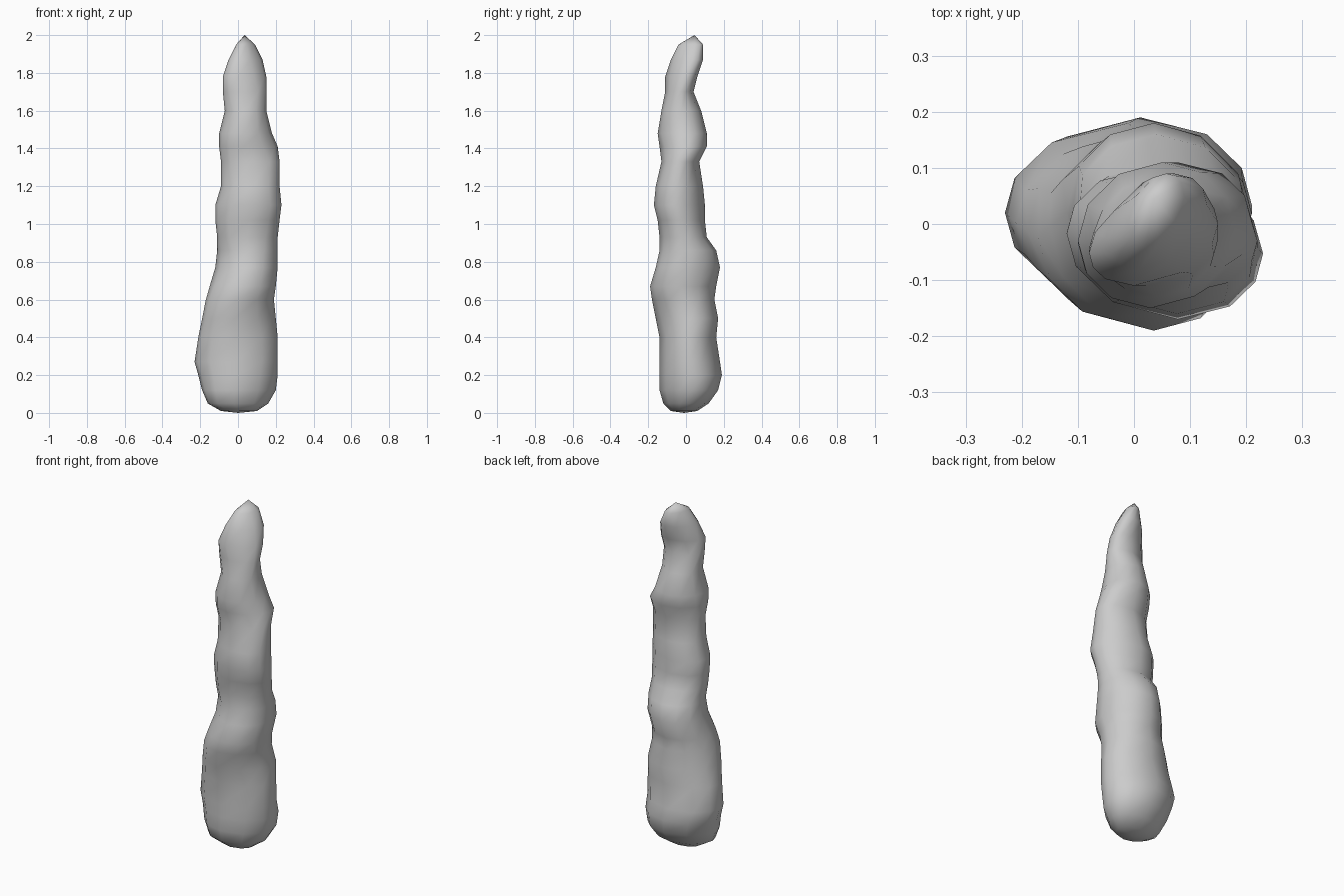
import bpy
import bmesh
from math import cos, sin, sqrt, tau

SIDES = 12

# Cross-sections from base to tip, in hundredths of a unit:
# height, left-right extents, front-back extents, diagonal skew
SECTIONS = [
    (1, -9, 10, -8, 6, 0),
    (5, -16, 16, -12, 12, 2),
    (12, -19, 20, -14, 17, 2),
    (20, -21, 21, -14, 19, 1),
    (27, -23, 21, -14, 18, 0),
    (40, -21, 21, -14, 16, 1),
    (50, -19, 20, -16, 17, 2),
    (60, -17, 19, -18, 15, 1),
    (67, -15, 20, -19, 16, -1),
    (77, -12, 21, -16, 18, -1),
    (86, -11, 21, -14, 16, -1),
    (93, -11, 21, -14, 11, 0),
    (102, -12, 22, -15, 10, -1),
    (110, -12, 23, -17, 10, -2),
    (120, -9, 22, -16, 9, -1),
    (133, -9, 22, -13, 7, 0),
    (141, -10, 21, -14, 11, 2),
    (148, -10, 18, -15, 11, 1),
    (160, -7, 15, -13, 8, 0),
    (170, -8, 15, -11, 4, 1),
    (178, -8, 15, -11, 6, 3),
    (187, -5, 13, -8, 9, 3),
    (195, -1, 9, -4, 9, 2),
]


def make_material(name, color):
    material = bpy.data.materials.new(name)
    material.use_nodes = True
    material.diffuse_color = color
    shader = material.node_tree.nodes["Principled BSDF"]
    shader.inputs["Base Color"].default_value = color
    return material


def add_ring(bm, section):
    """Add a skewed ellipse that touches the given extents."""
    height, left, right, front, back, skew = (value / 100 for value in section)
    center_x, center_y = (left + right) / 2, (front + back) / 2
    half_x, half_y = (right - left) / 2, (back - front) / 2
    shear = skew * (half_x + half_y) / 2
    ring = []
    for side in range(SIDES):
        angle = tau * side / SIDES
        nx, ny = cos(angle), sin(angle)
        px = half_x ** 2 * nx + shear * ny
        py = shear * nx + half_y ** 2 * ny
        reach = sqrt(px * nx + py * ny)
        point = (center_x + px / reach, center_y + py / reach, height)
        ring.append(bm.verts.new(point))
    return ring


def close_end(bm, ring, tip):
    """Close an end ring with a fan around one tip point."""
    tip_vert = bm.verts.new(tip)
    for side in range(SIDES):
        bm.faces.new((ring[side], ring[(side + 1) % SIDES], tip_vert))


cube = bpy.data.objects.get("Cube")
if cube:
    bpy.data.objects.remove(cube, do_unlink=True)

# Lumpy tapering column, lofted through the cross-sections
bm = bmesh.new()
rings = [add_ring(bm, section) for section in SECTIONS]
for lower, upper in zip(rings, rings[1:]):
    for side in range(SIDES):
        following = (side + 1) % SIDES
        bm.faces.new((lower[side], lower[following],
                      upper[following], upper[side]))

# Rounded underside and blunt tip
close_end(bm, rings[0], (0, -0.01, 0))
close_end(bm, rings[-1], (0.035, 0.045, 2))
bmesh.ops.recalc_face_normals(bm, faces=bm.faces)

mesh = bpy.data.meshes.new("stone_column")
bm.to_mesh(mesh)
bm.free()
mesh.materials.append(make_material("pale_grey_stone", (0.6, 0.6, 0.6, 1)))
mesh.shade_smooth()
column = bpy.data.objects.new("stone_column", mesh)
bpy.context.collection.objects.link(column)
